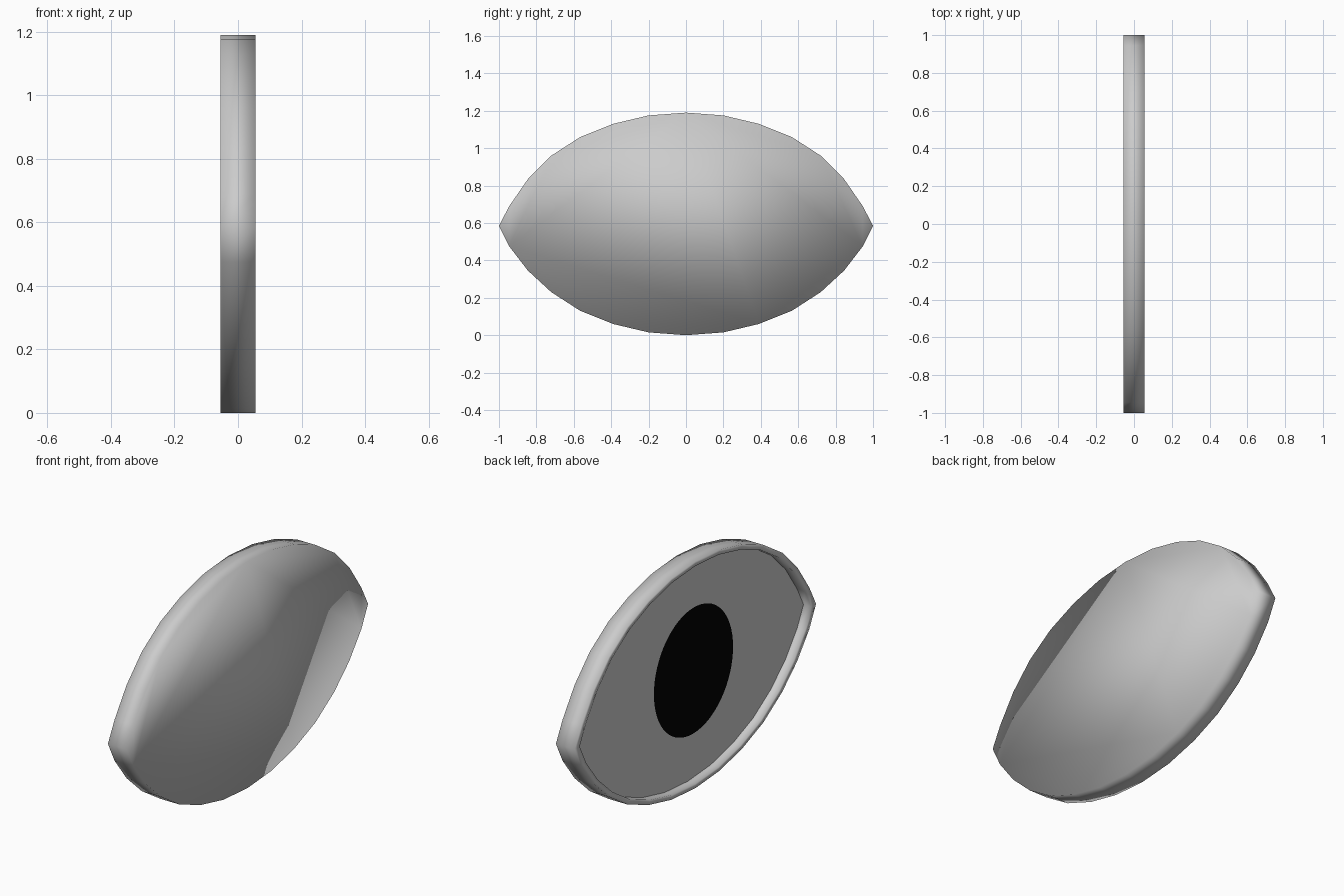
import bpy, bmesh, math

if "Cube" in bpy.data.objects:
    bpy.data.objects.remove(bpy.data.objects["Cube"])

# Half outlines (y, z) of the almond shape, mirrored across y = 0
UPPER = [(1.0, .585), (.945, .69), (.845, .835), (.72, .96), (.565, 1.06), (.39, 1.13), (.2, 1.175), (0, 1.19)]
LOWER = [(0, 0), (.2, .015), (.39, .06), (.565, .13), (.72, .23), (.845, .345), (.945, .475)]
MID_Z = .59
FRONT_X, BACK_X, FLOOR_X = -.055, .055, -.01
RIM_SCALE = .96


def almond():
    top = UPPER + [(-y, z) for y, z in reversed(UPPER[:-1])]
    bottom = [(-y, z) for y, z in reversed(LOWER[1:])] + LOWER
    return top + bottom


def ring(bm, x, scale):
    return [bm.verts.new((x, y * scale, MID_Z + (z - MID_Z) * scale)) for y, z in almond()]


def bridge(bm, a, b):
    n = len(a)
    for i in range(n):
        j = (i + 1) % n
        bm.faces.new((a[i], a[j], b[j], b[i]))


def finish(name, bm, smooth=False):
    mesh = bpy.data.meshes.new(name)
    for f in bm.faces:
        f.smooth = smooth
    bm.to_mesh(mesh)
    bm.free()
    obj = bpy.data.objects.new(name, mesh)
    bpy.context.collection.objects.link(obj)
    return obj


def face_forward(bm):
    bm.normal_update()
    for f in bm.faces:
        if f.normal.x > 0:
            f.normal_flip()


# Shell: closed back, outer wall, narrow rim and recess wall, softly shaded
bm = bmesh.new()
loops = [ring(bm, BACK_X, 1), ring(bm, FRONT_X, 1),
         ring(bm, FRONT_X, RIM_SCALE), ring(bm, FLOOR_X, RIM_SCALE)]
back = bm.faces.new(loops[0])
for a, b in zip(loops, loops[1:]):
    bridge(bm, a, b)
bmesh.ops.recalc_face_normals(bm, faces=bm.faces)
bm.normal_update()
if back.normal.x < 0:
    bmesh.ops.reverse_faces(bm, faces=bm.faces)
finish("eye_shell", bm, smooth=True)

# Flat recessed panel
bm = bmesh.new()
bm.faces.new(ring(bm, FLOOR_X, RIM_SCALE))
face_forward(bm)
finish("recessed_panel", bm)

# Black pupil disc
bm = bmesh.new()
bm.faces.new([bm.verts.new((FLOOR_X - .004,
                            -.042 + .328 * math.cos(2 * math.pi * i / 64),
                            MID_Z + .33 * math.sin(2 * math.pi * i / 64))) for i in range(64)])
face_forward(bm)
pupil = finish("pupil", bm)
black = bpy.data.materials.new("black")
black.diffuse_color = (0, 0, 0, 1)
black.use_nodes = True
black.node_tree.nodes["Principled BSDF"].inputs["Base Color"].default_value = black.diffuse_color
pupil.data.materials.append(black)
